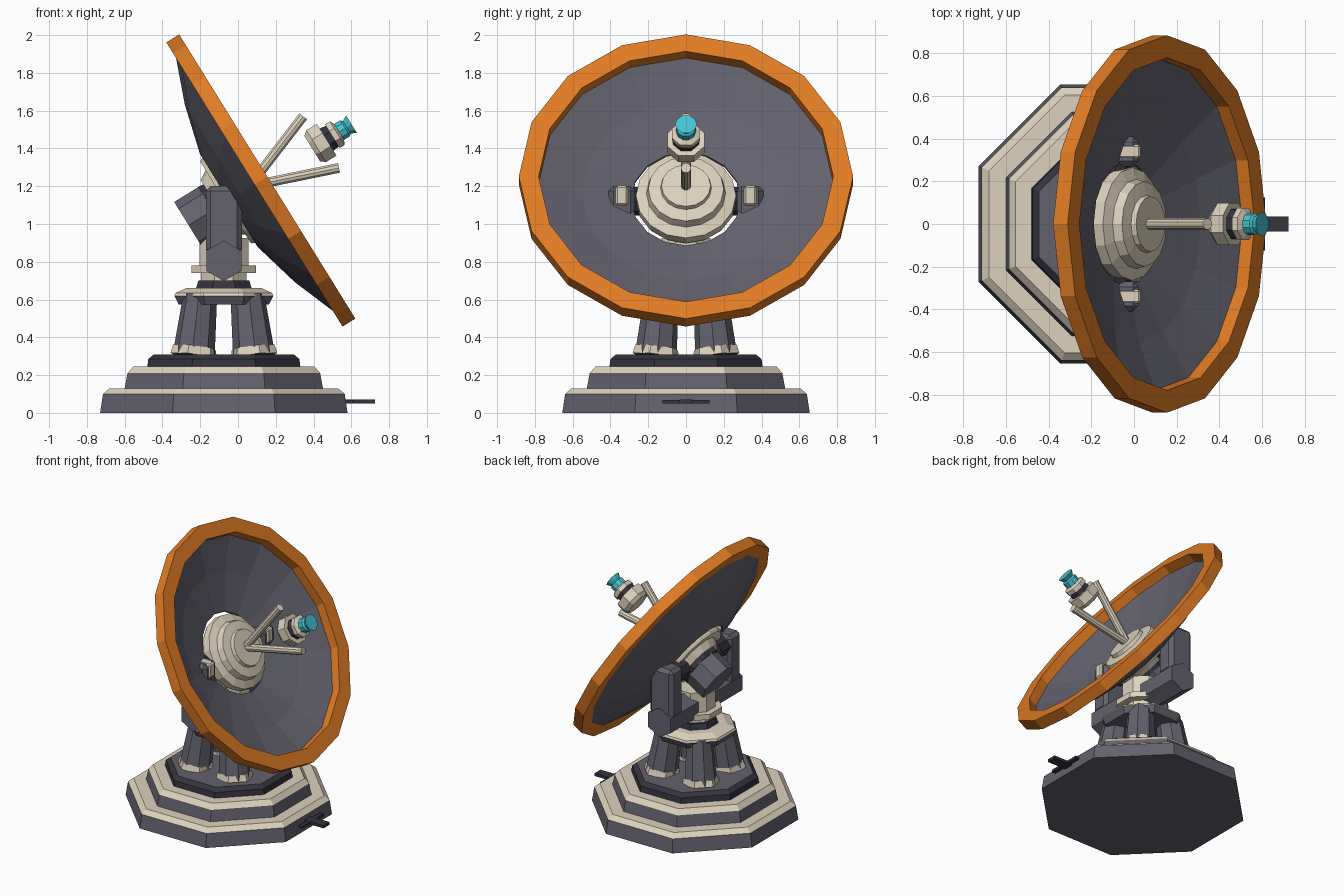
import bpy, bmesh, math
from mathutils import Matrix, Vector

cube = bpy.data.objects.get("Cube")
if cube:
    bpy.data.objects.remove(cube, do_unlink=True)


def material(name, rgb):
    m = bpy.data.materials.new(name)
    m.use_nodes = True
    m.diffuse_color = (*rgb, 1)
    m.node_tree.nodes["Principled BSDF"].inputs["Base Color"].default_value = (*rgb, 1)
    return m


GREY = material("slate grey", (0.125, 0.122, 0.155))
NAVY = material("dark navy", (0.035, 0.033, 0.048))
CREAM = material("warm cream", (0.72, 0.64, 0.51))
ORANGE = material("rim orange", (0.75, 0.2, 0.018))
CYAN = material("emitter cyan", (0.06, 0.55, 0.65))
MID_X = -0.075      # axis of the pedestal
OCT = math.pi / 8   # turns an octagon flat side on


def finish(bm, name, mats, matrix=Matrix()):
    bmesh.ops.recalc_face_normals(bm, faces=bm.faces)
    me = bpy.data.meshes.new(name)
    bm.to_mesh(me)
    bm.free()
    for m in mats:
        me.materials.append(m)
    ob = bpy.data.objects.new(name, me)
    ob.matrix_world = matrix
    bpy.context.collection.objects.link(ob)
    return ob


def lathe(name, profile, mats, sides, matrix=Matrix(), phase=0, closed=False):
    """Turn (radius, height) points about z; mats colours each segment."""
    bm = bmesh.new()
    rings = []
    for r, z in profile:
        if r == 0:
            rings.append([bm.verts.new((0, 0, z))] * sides)
        else:
            angles = [phase + math.tau * i / sides for i in range(sides)]
            rings.append([bm.verts.new((r * math.cos(a), r * math.sin(a), z)) for a in angles])
    pairs = list(zip(rings, rings[1:]))
    if closed:
        pairs.append((rings[-1], rings[0]))
    if not isinstance(mats, list):
        mats = [mats] * len(pairs)
    palette = list(dict.fromkeys(mats))
    for (a, b), mat in zip(pairs, mats):
        for i in range(sides):
            j = (i + 1) % sides
            corners = list(dict.fromkeys((a[i], a[j], b[j], b[i])))
            bm.faces.new(corners).material_index = palette.index(mat)
    return finish(bm, name, palette, matrix)


def octagon(name, profile, mats):
    """Octagonal stack on the pedestal axis, sized across its flats."""
    k = 1 / math.cos(OCT)
    return lathe(name, [(r * k, z) for r, z in profile], mats, 8,
                 Matrix.Translation((MID_X, 0, 0)), OCT)


def rod(name, start, end, r1, r2, mat, sides=8, phase=0):
    start, end = Vector(start), Vector(end)
    d = end - start
    m = Matrix.Translation(start) @ d.to_track_quat('Z', 'Y').to_matrix().to_4x4()
    return lathe(name, [(0, 0), (r1, 0), (r2, d.length), (0, d.length)], mat, sides, m, phase)


def box(name, centre, size, mat, bevel=0):
    bm = bmesh.new()
    bmesh.ops.create_cube(bm, size=1)
    bmesh.ops.scale(bm, vec=size, verts=bm.verts)
    if bevel:
        bmesh.ops.bevel(bm, geom=bm.edges[:], offset=bevel, segments=1, affect='EDGES')
    return finish(bm, name, [mat], Matrix.Translation(centre))


# Stepped octagonal base
octagon("base",
        [(0, 0), (.655, 0), (.64, .10), (.605, .13), (.525, .13), (.51, .21),
         (.48, .245), (.405, .245), (.40, .285), (.37, .31), (0, .31)],
        [GREY, GREY, CREAM, CREAM, GREY, CREAM, CREAM, NAVY, NAVY, GREY])
# Cable bar on the base edge
box("cable_plug", (.6, 0, .06), (.25, .07, .02), NAVY)
box("cable_bar", (.6, 0, .06), (.03, .25, .018), NAVY)

# Four leaning legs with collars
for sx in (-1, 1):
    for sy in (-1, 1):
        foot = (MID_X + sx * .16, sy * .16, .3)
        rod("leg", foot, (MID_X + sx * .125, sy * .13, .62), .112, .09, GREY)
        rod("leg_collar", foot, (foot[0] - sx * .005, foot[1] - sy * .005, .345),
            .128, .118, CREAM, 6)

# Turntable and column
octagon("turntable", [(0, .575), (.24, .575), (.262, .62), (.255, .635), (.2, .66), (0, .66)],
        [GREY, GREY, CREAM, CREAM, CREAM])
octagon("turntable_ring", [(0, .65), (.15, .65), (.135, .70), (0, .70)], NAVY)
octagon("column", [(0, .69), (.12, .69), (.12, .74), (.17, .74), (.17, .78), (.13, .78),
                   (.13, .925), (0, .925)], CREAM)

# Yoke arms
for s in (-1, 1):
    rod("yoke_elbow", (MID_X, s * .05, .805), (MID_X, s * .42, .805), .107, .107, GREY, 6,
        math.pi / 2)
    box("yoke_arm", (MID_X, s * .34, 1.02), (.19, .14, .36), GREY, .025)
    box("arm_cap", (-.025, s * .34, 1.15), (.11, .065, .105), CREAM, .01)
    rod("trunnion", (-.09, s * .18, 1.12), (-.09, s * .3, 1.12), .075, .075, NAVY)

# Dish frame: local z runs along the dish axis, local x along world y
axis = Vector((.85, 0, .527)).normalized()
side = Vector((0, 1, 0))
DISH = Matrix((side, axis.cross(side), axis)).transposed().to_4x4()
DISH.translation = (-.049, 0, 1.125)

lathe("dish_shell", [(.29, 0), (.555, .07), (.80, .165), (.80, .18), (.55, .085), (.29, .015)],
      GREY, 16, DISH, closed=True)
lathe("dish_rim", [(.885, .16), (.885, .24), (.78, .24), (.78, .16)], ORANGE, 16, DISH,
      closed=True)

# Hub, stepped at the front, with the drive motor behind
lathe("hub", [(0, -.07), (.17, -.07), (.2, -.02), (.255, -.02), (.265, 0), (.265, .05),
              (.21, .07), (.2, .115), (.135, .125), (.13, .15), (0, .15)], CREAM, 16, DISH)
lathe("motor_collar", [(0, -.1), (.155, -.1), (.155, -.06), (0, -.06)], NAVY, 8, DISH, OCT)
lathe("drive_motor", [(0, -.25), (.145, -.25), (.145, -.08), (0, -.08)], GREY, 8, DISH)

# Feed struts
for tip in ((.345, 0, 1.57), (.535, 0, 1.297)):
    rod("feed_strut", (.06, 0, 1.2), tip, .027, .027, CREAM, 10)

# Feed horn on the dish axis
lathe("feed_horn", [(0, .52), (.085, .52), (.107, .545), (.107, .61), (.075, .61),
                    (.07, .645), (.08, .645), (.08, .675), (.05, .69), (0, .69)],
      [CREAM] * 4 + [NAVY] + [CREAM] * 4, 8, DISH, OCT)
lathe("feed_emitter", [(0, .68), (.052, .68), (.052, .725), (.04, .735), (.058, .765),
                       (0, .765)], CYAN, 10, DISH)
